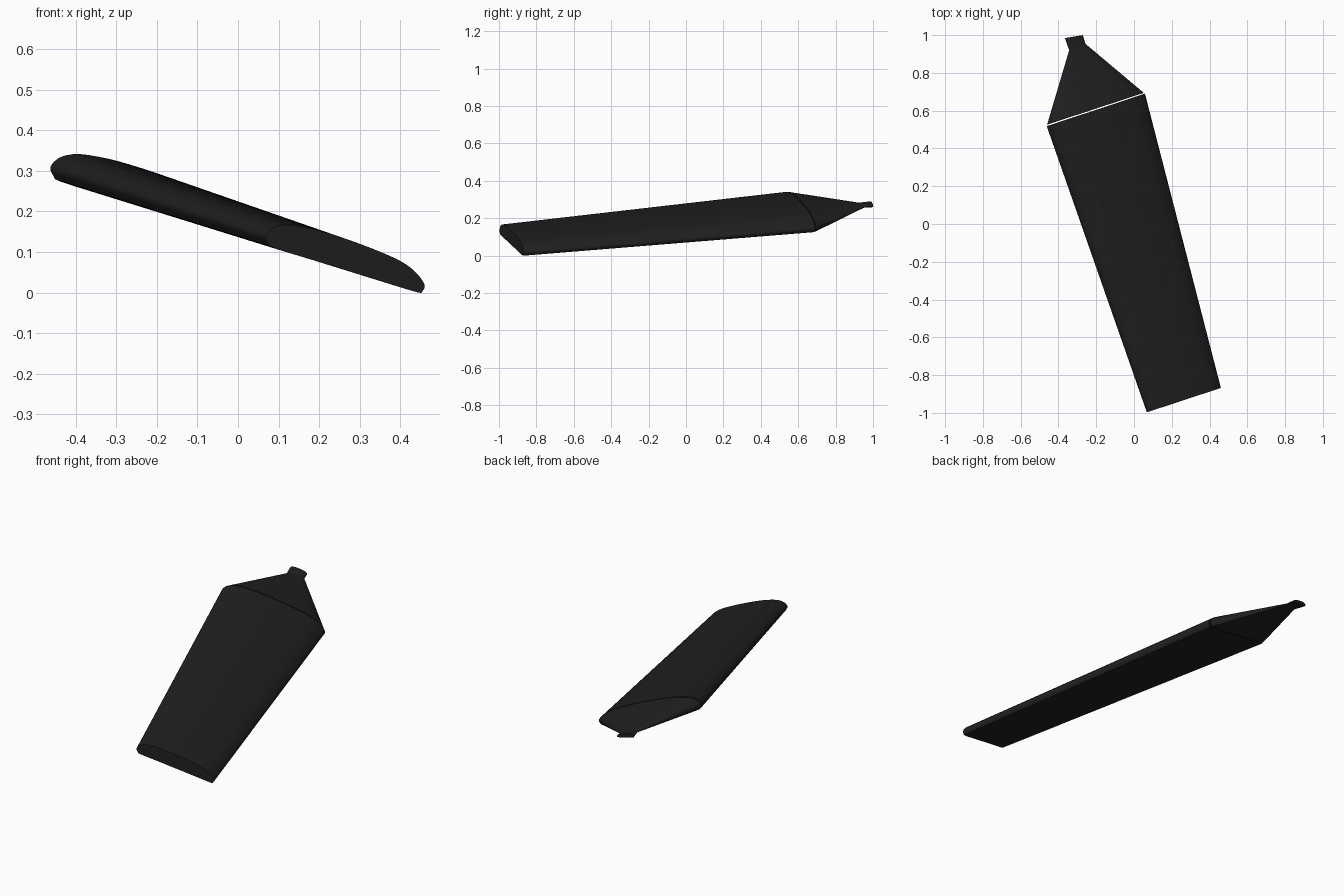
import bpy, bmesh, math
from mathutils import Vector

if "Cube" in bpy.data.objects:
    bpy.data.objects.remove(bpy.data.objects["Cube"])

# Black finish
mat = bpy.data.materials.new("black")
mat.diffuse_color = (0.014, 0.014, 0.014, 1)
mat.use_nodes = True
mat.node_tree.nodes["Principled BSDF"].inputs["Base Color"].default_value = mat.diffuse_color

# Blade cross-section: (fraction of chord, fraction of thickness), flat underside, domed top
PROFILE = [(0, .27), (.02, .48), (.06, .68), (.14, .87), (.28, .98), (.42, 1), (.56, .98),
           (.72, .92), (.85, .82), (.93, .66), (.98, .45), (1, .27), (.985, .09), (.95, 0),
           (.72, 0), (.5, 0), (.28, 0), (.05, 0), (.015, .09)]


def smooth_loop(pts, n=3):
    """Closed Catmull-Rom curve through the points."""
    out, m = [], len(pts)
    for i in range(m):
        a, b, c, d = (Vector(pts[(i + k) % m]) for k in (-1, 0, 1, 2))
        for j in range(n):
            t = j / n
            out.append(0.5 * (2 * b + (c - a) * t + (2 * a - 5 * b + 4 * c - d) * t * t
                              + (3 * b - a - 3 * c + d) * t ** 3))
    return out


SECTION = smooth_loop(PROFILE)


def loft(name, stations):
    """Skin stations of (left underside corner, right underside corner, thickness)."""
    bm = bmesh.new()
    rings = []
    for left, right, thick in stations:
        l, r = Vector(left), Vector(right)
        rings.append([bm.verts.new(l.lerp(r, p.x) + Vector((0, 0, p.y * thick))) for p in SECTION])
    n = len(SECTION)
    for a, b in zip(rings, rings[1:]):
        for i in range(n):
            bm.faces.new((a[i], a[(i + 1) % n], b[(i + 1) % n], b[i]))
    bm.faces.new(rings[0])
    bm.faces.new(rings[-1])
    bmesh.ops.recalc_face_normals(bm, faces=bm.faces)
    me = bpy.data.meshes.new(name)
    bm.to_mesh(me)
    bm.free()
    ob = bpy.data.objects.new(name, me)
    bpy.context.collection.objects.link(ob)
    me.materials.append(mat)
    bpy.ops.object.select_all(action='DESELECT')
    ob.select_set(True)
    bpy.context.view_layer.objects.active = ob
    bpy.ops.object.shade_smooth_by_angle(angle=math.radians(35))
    return ob


# Long tapering blade, tip to root
loft("blade", [((.068, -.997, .116), (.46, -.868, -.005), .078),
               ((-.462, .518, .281), (.058, .69, .12), .095)])

# Root fairing narrowing to the neck
loft("root_fairing", [((-.46, .526, .281), (.052, .694, .122), .094),
                      ((-.343, .921, .273), (-.256, .953, .256), .014)])

# Small flared mounting tab
loft("mounting_tab", [((-.343, .919, .273), (-.256, .951, .256), .014),
                      ((-.366, .984, .274), (-.271, 1.0, .258), .021)])
